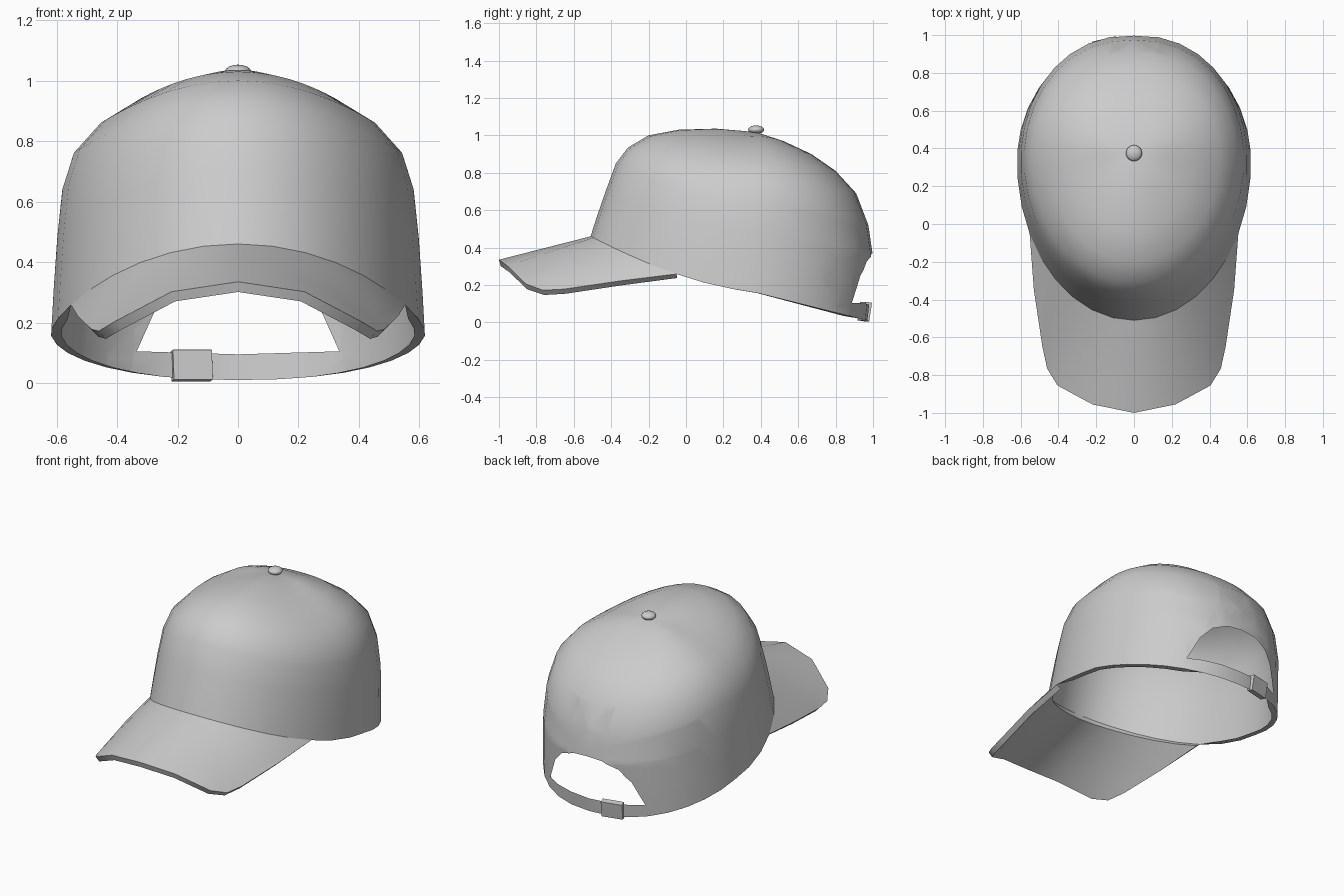
import bpy, bmesh, math
from mathutils import Vector

if "Cube" in bpy.data.objects:
    bpy.data.objects.remove(bpy.data.objects["Cube"])

BRIM_ANGLE = 63  # degrees from the front where the brim leaves the crown
APEX = (0, 0.37, 1.018)

# Crown profiles from rim to apex: front (y, z), side (x, y, z), back (y, z)
FRONT = [(-.51, .46), (-.475, .57), (-.43, .70), (-.375, .85), (-.31, .935),
         (-.20, 1.0), (-.04, 1.03), (.16, 1.036)]
SIDE = [(.62, .33, .17), (.612, .335, .31), (.60, .34, .48), (.583, .345, .64), (.545, .35, .76),
        (.455, .36, .86), (.32, .365, .942), (.165, .37, .995)]
BACK = [(.97, .01), (.985, .15), (1.0, .35), (.975, .52), (.91, .69),
        (.80, .81), (.67, .90), (.52, .97)]


def crown_point(k, deg):
    """Point on crown ring k, angle measured from the front (-y)."""
    a = math.radians(abs(deg))
    c, s = math.cos(a), max(0.0, math.sin(a))
    sx, sy, sz = SIDE[k]
    rise = min(k / 4, 1)
    if c > 0:
        (ey, ez), p = FRONT[k], 1.5 + .5 * rise
    else:
        (ey, ez), p = BACK[k], 1 + rise
        s = s ** .9
    c = abs(c)
    x = sx * s if abs(deg) < 179.9 else 0
    return Vector((math.copysign(x, deg), sy + (ey - sy) * c, sz + (ez - sz) * c ** p))


def finish(name, bm, angle=40, thickness=0):
    mesh = bpy.data.meshes.new(name)
    bm.to_mesh(mesh)
    bm.free()
    ob = bpy.data.objects.new(name, mesh)
    bpy.context.collection.objects.link(ob)
    bpy.ops.object.select_all(action='DESELECT')
    ob.select_set(True)
    bpy.context.view_layer.objects.active = ob
    if thickness:
        mod = ob.modifiers.new("thickness", 'SOLIDIFY')
        mod.thickness, mod.offset = thickness, -1
        bpy.ops.object.modifier_apply(modifier=mod.name)
    bpy.ops.object.shade_smooth_by_angle(angle=math.radians(angle))
    return ob


# Crown: lofted rings closed at the apex
front_angles = [BRIM_ANGLE * i / 6 for i in range(7)]
half = front_angles + [BRIM_ANGLE + (180 - BRIM_ANGLE) * i / 11 for i in range(1, 12)]
angles = half + [-a for a in half[-2:0:-1]]
n = len(angles)
bm = bmesh.new()
rings = [[bm.verts.new(crown_point(k, a)) for a in angles] for k in range(len(SIDE))]
top = bm.verts.new(APEX)
for i in range(n):
    j = (i + 1) % n
    for lo, hi in zip(rings, rings[1:]):
        bm.faces.new((lo[i], lo[j], hi[j], hi[i]))
    bm.faces.new((rings[-1][i], rings[-1][j], top))

# Turned-in hem along the side rims
hem = []
for a, v in zip(angles, rings[0]):
    on = BRIM_ANGLE < abs(a) < 150
    inward = (Vector((0, .33, 0)) - Vector((v.co.x, v.co.y, 0))).normalized()
    hem.append(bm.verts.new(v.co + inward * .035) if on else v)
for i in range(n):
    j = (i + 1) % n
    loop = list(dict.fromkeys((rings[0][j], rings[0][i], hem[i], hem[j])))
    if len(loop) > 2:
        bm.faces.new(loop)

# Back opening: slice the crown along a convex arch and remove the inside
right = [(0, .095), (.335, .105), (.27, .25), (.20, .325), (.10, .362)]
arch = right + [(0, .37)] + [(-x, z) for x, z in right[:0:-1]]
cuts = [(Vector((p[0], 0, p[1])), Vector((q[1] - p[1], 0, p[0] - q[0])).normalized())
        for p, q in zip(arch, arch[1:] + arch[:1])]
for co, no in cuts:
    faces = [f for f in bm.faces if f.calc_center_median().y > .6 and f.calc_center_median().z < .65]
    geom = set(faces) | {e for f in faces for e in f.edges} | {v for f in faces for v in f.verts}
    bmesh.ops.bisect_plane(bm, geom=list(geom), dist=1e-5, plane_co=co, plane_no=no)


def inside(f):
    c = f.calc_center_median()
    return c.y > .6 and all((c - co).dot(no) < 0 for co, no in cuts)


bmesh.ops.delete(bm, geom=[f for f in bm.faces if inside(f)], context='FACES')
bmesh.ops.recalc_face_normals(bm, faces=bm.faces)
finish("crown", bm, 50)

# Brim: ruled sheet from the crown rim to an arched outer edge
outer = [(0, -1, .335), (.22, -.955, .302), (.405, -.855, .205), (.46, -.765, .172),
         (.485, -.65, .178), (.53, -.35, .222), tuple(crown_point(0, BRIM_ANGLE))]
bm = bmesh.new()
cols = []
for i in range(-6, 7):
    x, y, z = outer[abs(i)]
    edge = Vector((math.copysign(x, i), y, z))
    rim = crown_point(0, math.copysign(front_angles[abs(i)], i))
    cols.append([bm.verts.new(rim.lerp(edge, t / 4)) for t in range(5)])
for a, b in zip(cols, cols[1:]):
    for t in range(4):
        bm.faces.new((a[t], a[t + 1], b[t + 1], b[t]))
bmesh.ops.remove_doubles(bm, verts=bm.verts, dist=1e-4)
bm.normal_update()
if sum(f.normal.z for f in bm.faces) < 0:
    bmesh.ops.reverse_faces(bm, faces=bm.faces)
finish("brim", bm, 40, .035)

# Button on top
bpy.ops.mesh.primitive_uv_sphere_add(segments=16, ring_count=8, radius=1, location=(0, .375, 1.03))
button = bpy.context.object
button.name = "top_button"
button.scale = (.043, .043, .023)
bpy.ops.object.shade_smooth()

# Strap buckle
bpy.ops.mesh.primitive_cube_add(size=1, location=(-.153, .955, .058),
                                rotation=(math.radians(-9), 0, math.radians(13)))
buckle = bpy.context.object
buckle.name = "strap_buckle"
buckle.scale = (.132, .036, .10)
bevel = buckle.modifiers.new("bevel", 'BEVEL')
bevel.width, bevel.segments = .006, 2
